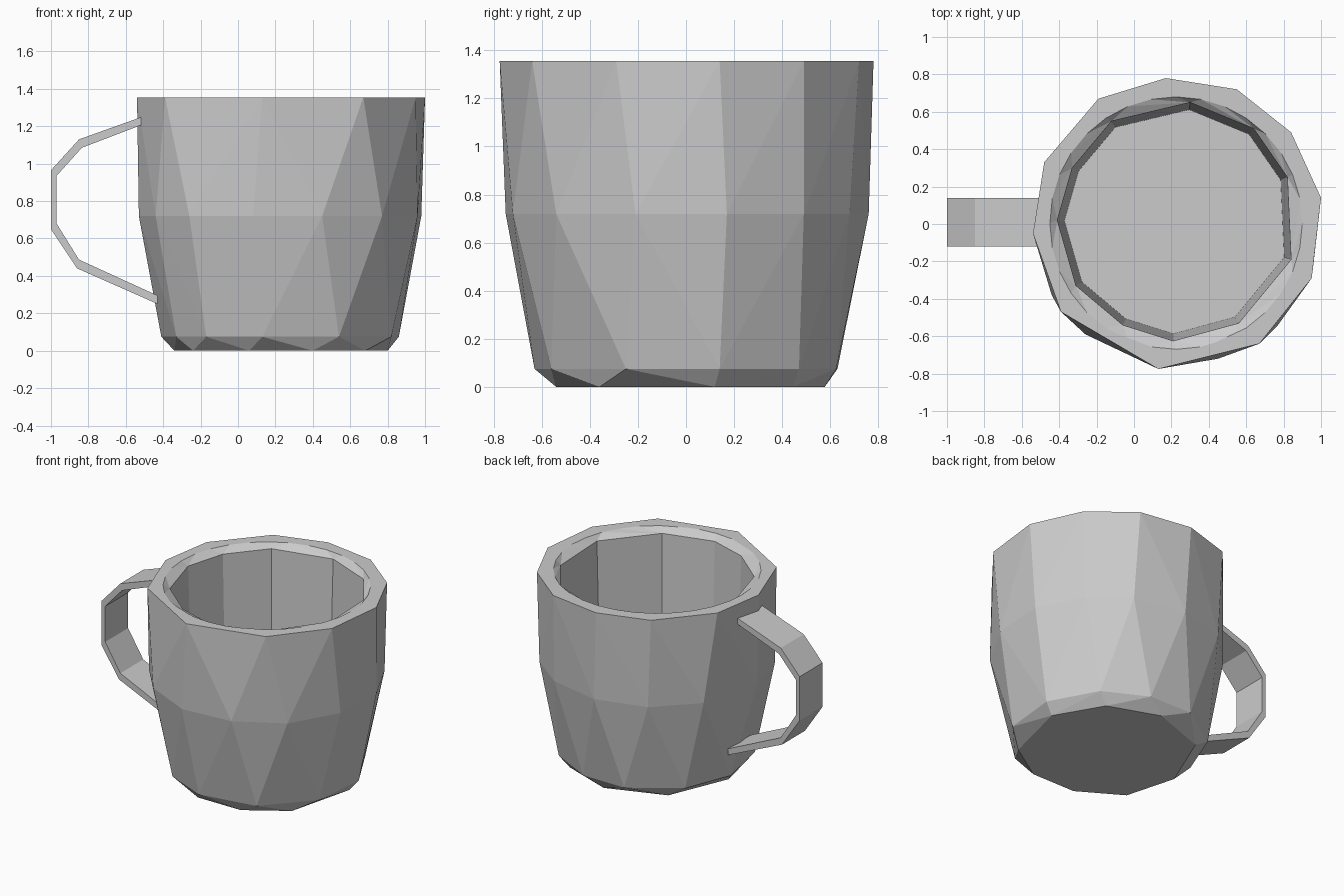
import bpy, bmesh, math

if "Cube" in bpy.data.objects:
    bpy.data.objects.remove(bpy.data.objects["Cube"])

CX, CY, TOP = 0.225, 0.005, 1.355


def finish(bm, name):
    bmesh.ops.recalc_face_normals(bm, faces=bm.faces)
    mesh = bpy.data.meshes.new(name)
    bm.to_mesh(mesh)
    bm.free()
    obj = bpy.data.objects.new(name, mesh)
    bpy.context.collection.objects.link(obj)
    return obj


def angle(v):
    return math.atan2(v.co.y - CY, v.co.x - CX) % math.tau


def zip_rings(bm, a, b):
    """Triangle strip between two rings, both sorted by angle."""
    i = j = 0
    n, m = len(a), len(b)
    while i < n or j < m:
        next_a = angle(a[(i + 1) % n]) + math.tau * ((i + 1) // n)
        next_b = angle(b[(j + 1) % m]) + math.tau * ((j + 1) // m)
        if j >= m or (i < n and next_a <= next_b):
            bm.faces.new((a[i % n], a[(i + 1) % n], b[j % m]))
            i += 1
        else:
            bm.faces.new((a[i % n], b[(j + 1) % m], b[j % m]))
            j += 1


# Irregular facet rings of the cup, bottom to rim
foot = [(-.34, 0), (-.24, -.36), (.06, -.54), (.40, -.54), (.68, -.36),
        (.80, .12), (.61, .445), (.25, .577), (-.16, .43)]
base = [(-.41, .08), (-.33, -.31), (-.17, -.50), (.13, -.63), (.54, -.56),
        (.82, -.25), (.86, .14), (.68, .47), (.38, .625), (.05, .63), (-.28, .41)]
middle = [(-.53, -.05), (-.44, -.38), (-.26, -.59), (.08, -.75), (.45, -.72),
          (.77, -.54), (.96, -.21), (.98, .17), (.82, .49), (.57, .68),
          (.20, .76), (-.16, .66), (-.42, .40)]
rim = [(-.54, -.05), (-.39, -.47), (.13, -.775), (.67, -.64), (.95, -.29), (1, .14),
       (.84, .49), (.55, .72), (.17, .78), (-.19, .67), (-.48, .33)]
mouth = [(-.41, .02), (-.31, -.33), (-.06, -.54), (.21, -.625), (.56, -.53), (.84, -.19),
         (.82, .25), (.64, .51), (.30, .65), (-.12, .55), (-.33, .30)]
lip = [(CX + .675 * math.cos(a), CY + .675 * math.sin(a))
       for a in (math.tau * i / 32 for i in range(32))]
floor = [(CX + (x - CX) * .94, CY + (y - CY) * .94) for x, y in mouth]

# Cup: outside is the hull of its rings, opened at the top
bm = bmesh.new()
for pts, z in ((foot, 0), (base, .075), (middle, .72), (rim, TOP)):
    for x, y in pts:
        bm.verts.new((x, y, z))
bmesh.ops.convex_hull(bm, input=bm.verts)
unused = [v for v in bm.verts if not v.link_faces]
bmesh.ops.delete(bm, geom=unused, context='VERTS')
caps = [f for f in bm.faces if all(v.co.z > TOP - .001 for v in f.verts)]
bmesh.ops.delete(bm, geom=caps, context='FACES_ONLY')
stray = [e for e in bm.edges if not e.link_faces]
bmesh.ops.delete(bm, geom=stray, context='EDGES')

# Rim, sloped lip, inner wall and floor
ring = sorted((v for v in bm.verts if v.co.z > TOP - .001), key=angle)
for pts, z in ((lip, TOP), (mouth, 1.32), (floor, .12)):
    nxt = sorted((bm.verts.new((x, y, z)) for x, y in pts), key=angle)
    zip_rings(bm, ring, nxt)
    ring = nxt
bm.faces.new(ring)
finish(bm, "cup")

# Handle: bent flat strip
outer = [(-.50, 1.255), (-.85, 1.13), (-1, .965), (-1, .65), (-.86, .44), (-.43, .25)]
inner = [(-.50, 1.213), (-.835, 1.085), (-.97, .935), (-.97, .68), (-.85, .487), (-.43, .295)]
bm = bmesh.new()
rows = [[bm.verts.new((p[0], y, p[1])) for p, y in ((o, -.12), (o, .14), (i, .14), (i, -.12))]
        for o, i in zip(outer, inner)]
for a, b in zip(rows, rows[1:]):
    for k in range(4):
        j = (k + 1) % 4
        bm.faces.new((a[k], a[j], b[j], b[k]))
bm.faces.new(rows[0])
bm.faces.new(rows[-1])
finish(bm, "handle")
